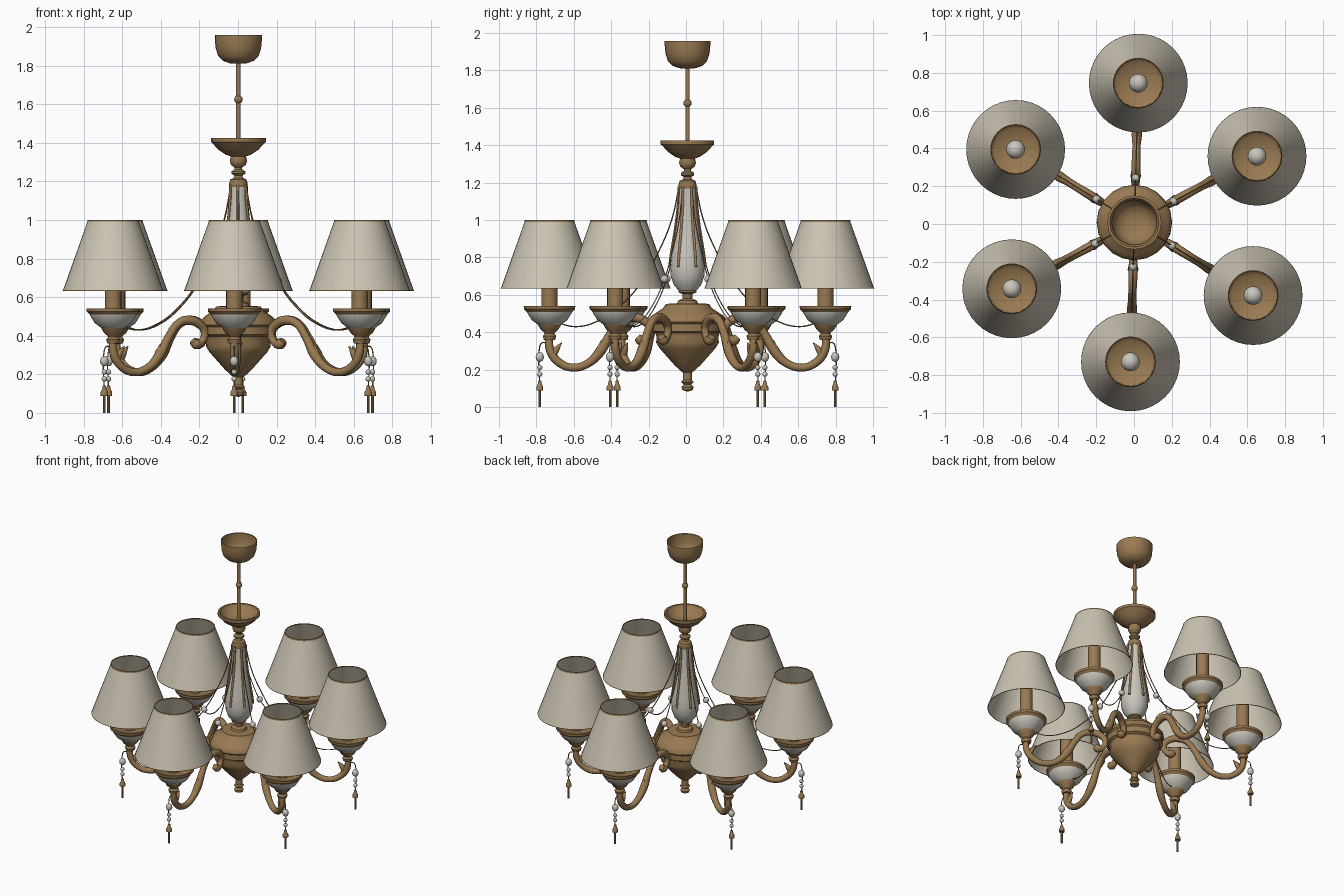
import bpy, bmesh, math
from mathutils import Vector, Matrix

CENTRE = Vector((0.002, 0.008, 0))
ANGLES = [math.radians(28.4 + 60 * k) for k in range(6)]
R = 0.738  # lamp distance from the axis


def material(name, col):
    m = bpy.data.materials.new(name)
    m.diffuse_color = (*col, 1)
    return m


BRONZE = material("antique bronze", (0.32, 0.195, 0.085))
FABRIC = material("cream shade fabric", (0.60, 0.55, 0.45))
GLASS = material("pale grey glass", (0.58, 0.56, 0.50))


def finish(ob, mat, angle=40):
    ob.data.materials.append(mat)
    bpy.ops.object.select_all(action='DESELECT')
    ob.select_set(True)
    bpy.context.view_layer.objects.active = ob
    bpy.ops.object.shade_smooth_by_angle(angle=math.radians(angle))
    return ob


def lathe(name, prof, mat, pos=(0, 0, 0), n=16, angle=40):
    """Spin (radius, height) points round a vertical axis."""
    bm = bmesh.new()
    rings = []
    for r, z in prof:
        if r < 1e-4:
            rings.append([bm.verts.new((0, 0, z))] * n)
        else:
            rings.append([bm.verts.new((r * math.cos(2 * math.pi * i / n),
                                        r * math.sin(2 * math.pi * i / n), z)) for i in range(n)])
    for a, b in zip(rings, rings[1:]):
        for i in range(n):
            j = (i + 1) % n
            vs = list(dict.fromkeys((a[i], a[j], b[j], b[i])))
            if len(vs) > 2:
                bm.faces.new(vs)
    bmesh.ops.recalc_face_normals(bm, faces=bm.faces)
    me = bpy.data.meshes.new(name)
    bm.to_mesh(me)
    bm.free()
    ob = bpy.data.objects.new(name, me)
    bpy.context.collection.objects.link(ob)
    ob.location = CENTRE + Vector(pos)
    return finish(ob, mat, angle)


def ball(name, r, pos, mat, stretch=1.0, n=12):
    prof = [(r * math.sin(math.pi * i / 8), -r * stretch * math.cos(math.pi * i / 8)) for i in range(9)]
    return lathe(name, prof, mat, pos, n, 60)


def tube(name, pts, rad, mat, ang, res=2, steps=4):
    """Sweep a round section along (radius, height, thickness) points in an arm's plane."""
    cu = bpy.data.curves.new(name, 'CURVE')
    cu.dimensions = '3D'
    cu.bevel_depth = rad
    cu.bevel_resolution = res
    cu.resolution_u = steps
    cu.use_fill_caps = True
    sp = cu.splines.new('BEZIER')
    sp.bezier_points.add(len(pts) - 1)
    for p, q in zip(sp.bezier_points, pts):
        p.co = (q[0], 0, q[1])
        p.radius = q[2] if len(q) > 2 else 1
        p.handle_left_type = p.handle_right_type = 'AUTO'
    tmp = bpy.data.objects.new(name, cu)
    bpy.context.collection.objects.link(tmp)
    me = bpy.data.meshes.new_from_object(tmp.evaluated_get(bpy.context.evaluated_depsgraph_get()))
    bpy.data.objects.remove(tmp)
    ob = bpy.data.objects.new(name, me)
    bpy.context.collection.objects.link(ob)
    ob.location = CENTRE
    ob.rotation_euler = (0, 0, ang)
    me.materials.clear()
    return finish(ob, mat, 60)


# Ceiling canopy (open on top), rod and upper dish
lathe("ceiling_canopy", [(0.118, 1.955), (0.122, 1.958), (0.122, 1.935), (0.118, 1.89), (0.105, 1.85),
                         (0.08, 1.825), (0.045, 1.812), (0.0, 1.81)], BRONZE, n=24)
lathe("hanging_rod", [(0.012, 1.82), (0.012, 1.33)], BRONZE, n=12)
ball("rod_bead", 0.022, (0, 0, 1.625), BRONZE)
lathe("upper_dish", [(0, 1.365), (0.07, 1.37), (0.125, 1.41), (0.13, 1.425), (0.143, 1.425), (0.143, 1.405),
                     (0.132, 1.395), (0.105, 1.365), (0.065, 1.338), (0.04, 1.33), (0.045, 1.305),
                     (0.038, 1.285), (0.02, 1.272), (0.02, 1.262), (0.036, 1.252), (0.036, 1.24),
                     (0.02, 1.23), (0.024, 1.218), (0.042, 1.21), (0.049, 1.185), (0.046, 1.17),
                     (0, 1.17)], BRONZE, n=20)

# Glass vase column with bronze ribs
vase = [(0.043, 1.18), (0.046, 1.1), (0.056, 1.0), (0.071, 0.9), (0.086, 0.81), (0.093, 0.75),
        (0.09, 0.70), (0.074, 0.655), (0.045, 0.62)]
lathe("vase_column", vase, GLASS, n=20, angle=60)

# Central body with finial
lathe("central_body", [(0, 0.63), (0.045, 0.628), (0.05, 0.615), (0.028, 0.605), (0.025, 0.58), (0.05, 0.57),
                       (0.055, 0.555), (0.115, 0.552), (0.13, 0.53), (0.175, 0.50), (0.198, 0.475),
                       (0.2, 0.455), (0.19, 0.445), (0.19, 0.405), (0.172, 0.395), (0.165, 0.375),
                       (0.168, 0.345), (0.15, 0.315), (0.11, 0.27), (0.07, 0.225), (0.038, 0.195),
                       (0.024, 0.185), (0.024, 0.145), (0.034, 0.135), (0.02, 0.122), (0.032, 0.108),
                       (0.028, 0.092), (0, 0.082)], BRONZE, n=20)

# Arm, drape and rib paths in the plane of one arm
arm_path = [(0.742, 0.385, 0.9), (0.733, 0.30, 1.05), (0.685, 0.237, 1.0), (0.61, 0.211, 0.95),
            (0.53, 0.235, 1.0), (0.465, 0.30, 1.25), (0.41, 0.395, 1.0), (0.355, 0.463, 1.0),
            (0.295, 0.48, 1.1), (0.232, 0.462, 1.1), (0.2, 0.42, 0.95), (0.215, 0.37, 0.9),
            (0.25, 0.358, 1.3), (0.268, 0.375, 0.9)]
drape_path = [(0.045, 1.18), (0.085, 1.0), (0.16, 0.82), (0.235, 0.685), (0.35, 0.55), (0.48, 0.46),
              (0.60, 0.43), (0.705, 0.455)]

for k, a in enumerate(ANGLES):
    def at(r, z=0.0):
        return (r * math.cos(a), r * math.sin(a), z)
    base = at(R)
    tag = "_%d" % (k + 1)

    # Curved arm with leaf tips, drape wire and vase rib
    tube("arm" + tag, arm_path, 0.022, BRONZE, a)
    tube("arm_leaf_inner" + tag, [(0.50, 0.255, 1), (0.465, 0.32, 1), (0.462, 0.355, 0.15)], 0.02, BRONZE, a, 1, 3)
    tube("arm_leaf_outer" + tag, [(0.72, 0.27, 1), (0.70, 0.31, 0.9), (0.672, 0.345, 0.15)], 0.02, BRONZE, a, 1, 3)
    tube("drape_wire" + tag, drape_path, 0.0035, BRONZE, a, 0)
    tube("vase_rib" + tag, [(r + 0.003, z, 1) for r, z in vase[:6]], 0.008, BRONZE, a, 1, 2)
    ball("drape_bead" + tag, 0.021, at(0.235, 0.685), GLASS)

    # Lamp cup: bronze neck, glass bowl, bronze rim
    lathe("cup_neck" + tag, [(0, 0.355), (0.03, 0.36), (0.036, 0.38), (0.026, 0.393), (0.03, 0.40),
                             (0.048, 0.415), (0.062, 0.44), (0, 0.445)], BRONZE, base)
    lathe("cup_bowl" + tag, [(0.058, 0.438), (0.095, 0.465), (0.12, 0.505), (0.122, 0.515)], GLASS, base, 20)
    lathe("cup_rim" + tag, [(0.12, 0.508), (0.137, 0.525), (0.138, 0.541), (0.128, 0.541), (0.11, 0.525),
                            (0, 0.52)], BRONZE, base, 20)

    # Candle sleeve, bulb and shade with thin trims
    lathe("candle_sleeve" + tag, [(0.043, 0.52), (0.043, 0.80), (0, 0.80)], BRONZE, base)
    lathe("bulb" + tag, [(0.02, 0.79), (0.03, 0.82), (0.047, 0.85), (0.05, 0.875), (0.043, 0.9),
                         (0.025, 0.917), (0, 0.922)], GLASS, base, 14, 60)
    lathe("lamp_shade" + tag, [(0.26, 0.635), (0.13, 1.0)], FABRIC, base, 40)
    lathe("shade_top_trim" + tag, [(0.134, 0.991), (0.1315, 1.001), (0.128, 1.001), (0.131, 0.991)],
          BRONZE, base, 40)
    lathe("shade_bottom_trim" + tag, [(0.2605, 0.638), (0.2615, 0.633), (0.258, 0.633)], BRONZE, base, 40)

    # Hanging pendant: hook, glass beads, bronze cap and thin drop
    tube("pendant_hook" + tag, [(0.745, 0.335), (0.775, 0.345), (0.79, 0.325), (0.79, 0.09)],
         0.0035, BRONZE, a, 0)
    ball("pendant_bead_large" + tag, 0.022, at(0.79, 0.268), GLASS, 1.2)
    ball("pendant_bead_middle" + tag, 0.014, at(0.79, 0.212), GLASS)
    ball("pendant_bead_small" + tag, 0.014, at(0.79, 0.176), GLASS)
    lathe("pendant_cap" + tag, [(0, 0.145), (0.008, 0.14), (0.012, 0.12), (0.019, 0.108), (0.019, 0.088),
                                (0, 0.088)], BRONZE, at(0.79), 10)
    lathe("pendant_drop" + tag, [(0.007, 0.09), (0.007, 0.0), (0, 0.0)], BRONZE, at(0.79), 8)
